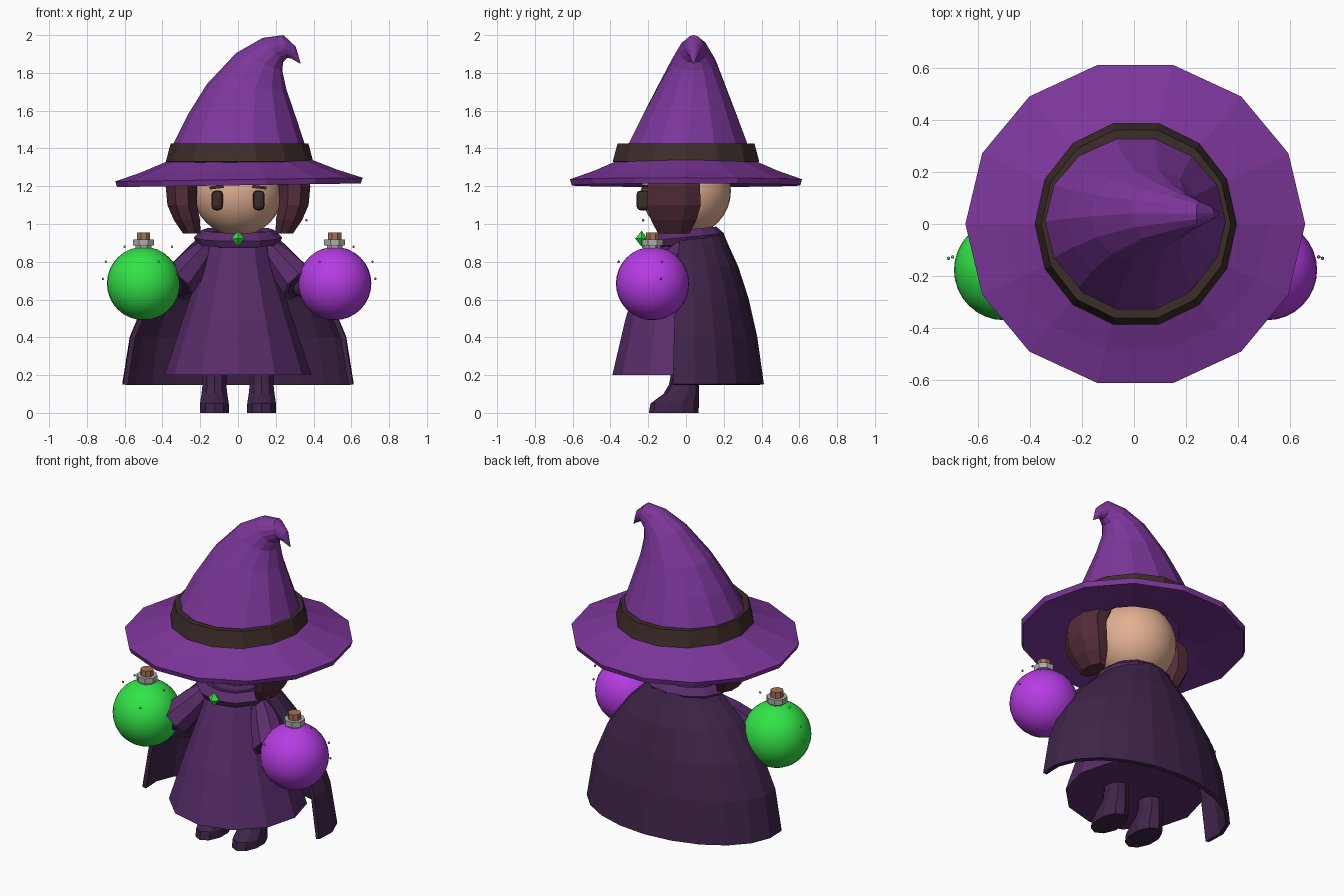
import bpy, bmesh, math
from mathutils import Vector, Matrix

cube = bpy.data.objects.get("Cube")
if cube:
    bpy.data.objects.remove(cube, do_unlink=True)


def material(name, r, g, b):
    lin = [((c / 255 + 0.055) / 1.055) ** 2.4 for c in (r, g, b)] + [1]
    m = bpy.data.materials.new(name)
    m.use_nodes = True
    m.diffuse_color = lin
    m.node_tree.nodes["Principled BSDF"].inputs["Base Color"].default_value = lin
    return m


HAT = material("hat purple", 124, 54, 154)
DRESS = material("dress plum", 90, 45, 107)
CAPE = material("cape dark plum", 63, 36, 73)
HAIR = material("hair maroon", 84, 44, 56)
DARK = material("dark brown", 60, 45, 42)
SKIN = material("skin", 226, 176, 146)
GREEN = material("potion green", 50, 228, 72)
VIOLET = material("potion violet", 182, 60, 228)
GREY = material("neck grey", 172, 172, 170)
CORK = material("cork", 168, 112, 86)


def finish(name, bm, mat, smooth=False):
    bmesh.ops.recalc_face_normals(bm, faces=bm.faces)
    me = bpy.data.meshes.new(name)
    bm.to_mesh(me)
    bm.free()
    me.materials.append(mat)
    for p in me.polygons:
        p.use_smooth = smooth
    ob = bpy.data.objects.new(name, me)
    bpy.context.collection.objects.link(ob)
    return ob


def ring(cx, cy, z, rx, ry, n=12, start=0.0, span=360.0):
    """Points on a level ellipse, or on an arc of it."""
    count = n if span == 360 else n + 1
    angles = [math.radians(start + span * i / n) for i in range(count)]
    return [Vector((cx + rx * math.cos(a), cy + ry * math.sin(a), z)) for a in angles]


def loft(name, rings, mat, caps=True, wrap=True, loop=False):
    """Skin a list of rings with quads."""
    bm = bmesh.new()
    vs = [[bm.verts.new(p) for p in r] for r in rings]
    n = len(vs[0])
    pairs = list(zip(vs, vs[1:])) + ([(vs[-1], vs[0])] if loop else [])
    for a, b in pairs:
        for i in range(n if wrap else n - 1):
            j = (i + 1) % n
            bm.faces.new((a[i], a[j], b[j], b[i]))
    if caps and not loop:
        bm.faces.new(vs[0])
        bm.faces.new(vs[-1])
    return finish(name, bm, mat)


def ball(name, loc, r, mat, seg=32):
    bm = bmesh.new()
    bmesh.ops.create_uvsphere(bm, u_segments=seg, v_segments=max(4, seg // 2),
                              radius=r, matrix=Matrix.Translation(loc))
    return finish(name, bm, mat, True)


def block(name, loc, size, mat, bevel=0.0, tilt=0.0):
    bm = bmesh.new()
    bmesh.ops.create_cube(bm, size=1, matrix=Matrix.Diagonal((*size, 1)))
    if bevel:
        bmesh.ops.bevel(bm, geom=bm.edges[:], offset=bevel, segments=2,
                        profile=0.5, affect='EDGES')
    ob = finish(name, bm, mat)
    ob.location = loc
    ob.rotation_euler.y = tilt
    return ob


# Hat brim: closed loop of rings, tipped slightly up on the left
SIDES = 14
brim = [(0.27, 1.27), (0.45, 1.235), (0.645, 1.205), (0.655, 1.235), (0.52, 1.28), (0.36, 1.345)]
rings = [ring(0.005, 0, z, r, r * 0.96, SIDES) for r, z in brim]
for r in rings:
    for p in r:
        p.z += 0.015 * p.x
loft("hat_brim", rings, HAT, loop=True)

# Hat band
band = [(0.36, 1.32), (0.39, 1.33), (0.365, 1.425), (0.33, 1.425)]
loft("hat_band", [ring(0.008, 0, z, r, r * 1.02, SIDES) for r, z in band], DARK, loop=True)

# Hat cone: left point, right point and half depth of each bent ring
cone = [(-0.37, 1.34, 0.385, 1.34, 0.36),
        (-0.345, 1.42, 0.355, 1.42, 0.325),
        (-0.265, 1.58, 0.305, 1.57, 0.255),
        (-0.165, 1.74, 0.257, 1.71, 0.185),
        (-0.01, 1.905, 0.235, 1.81, 0.12),
        (0.13, 1.985, 0.238, 1.855, 0.08),
        (0.24, 2.0, 0.26, 1.88, 0.05),
        (0.305, 1.94, 0.285, 1.875, 0.028),
        (0.332, 1.85, 0.326, 1.85, 0.004)]
rings = []
for i, (x1, z1, x2, z2, depth) in enumerate(cone):
    a, b = Vector((x1, 0, z1)), Vector((x2, 0, z2))
    mid, half = (a + b) / 2, (b - a) / 2
    mid.y = 0.04 * min(1, i / 4)
    rings.append([mid + half * math.cos(t) + Vector((0, depth * math.sin(t), 0))
                  for t in (math.tau * k / SIDES for k in range(SIDES))])
loft("hat_cone", rings, HAT)

# Head
ball("head", (0, 0, 1.175), 0.238, SKIN)

# Dress
dress = [(0.2, 0.39, 0.39), (0.5, 0.29, 0.32), (0.75, 0.205, 0.24),
         (0.88, 0.17, 0.19), (0.95, 0.14, 0.15)]
loft("dress", [ring(0, 0, z, rx, ry) for z, rx, ry in dress], DRESS)

# Collar, lower at the front
collar = [(0.17, 0.89), (0.215, 0.895), (0.235, 0.93), (0.19, 0.97), (0.15, 0.955)]
rings = [ring(0, -0.01, z, r, r * 0.9) for r, z in collar]
for r in rings:
    for p in r:
        p.z += 0.1 * p.y
loft("collar", rings, DRESS, loop=True)

# Gem brooch
bm = bmesh.new()
bmesh.ops.create_uvsphere(bm, u_segments=4, v_segments=2, radius=1,
                          matrix=Matrix.Translation((0, -0.235, 0.922))
                          @ Matrix.Diagonal((0.036, 0.034, 0.042, 1)))
finish("gem", bm, GREEN)

# Cape: open shell around the back
cape = [(0.95, 0.17, 0.185), (0.88, 0.245, 0.215), (0.77, 0.355, 0.265),
        (0.6, 0.48, 0.32), (0.4, 0.565, 0.365), (0.15, 0.605, 0.4)]
ob = loft("cape", [ring(0, 0, z, rx, ry, 12, -10, 200) for z, rx, ry in cape],
          CAPE, caps=False, wrap=False)
mod = ob.modifiers.new("thickness", 'SOLIDIFY')
mod.thickness = 0.025
mod.offset = 0

# Paired parts
for s, side in ((1, "left"), (-1, "right")):
    # Hair lock beside the face
    lock = [(1.3, 0.26, 0.1, 0.14), (1.2, 0.3, 0.09, 0.15), (1.1, 0.295, 0.085, 0.155),
            (1.02, 0.27, 0.075, 0.13), (0.95, 0.245, 0.05, 0.09)]
    loft(side + "_hair", [ring(s * x, -0.065, z, rx, ry, 8, 22.5) for z, x, rx, ry in lock], HAIR)

    # Eye and eyebrow
    block(side + "_eye", (s * 0.11, -0.225, 1.125), (0.062, 0.075, 0.105), DARK, 0.022)
    block(side + "_eyebrow", (s * 0.113, -0.212, 1.195), (0.075, 0.04, 0.016), DARK, 0, s * 0.12)

    # Sleeve flaring to the cuff, with a dark opening
    start, end = Vector((s * 0.17, -0.02, 0.87)), Vector((s * 0.33, -0.15, 0.68))
    axis = (end - start).normalized()
    turn = axis.to_track_quat('Z', 'Y')
    path = [(start, 0.055), (start.lerp(end, 0.45), 0.085), (end, 0.105)]
    loft(side + "_sleeve", [[turn @ p + c for p in ring(0, 0, 0, r, r, 8)] for c, r in path], DRESS)
    cuff = [[turn @ p + end for p in ring(0, 0, z, 0.085, 0.085, 8)] for z in (-0.02, 0.004)]
    loft(side + "_cuff_opening", cuff, CAPE)
    ball(side + "_hand", end + axis * 0.02, 0.055, CAPE, 12)

    # Leg and boot: height, depth centre, half width, half depth
    boot = [(0, -0.065, 0.08, 0.132), (0.05, -0.06, 0.08, 0.128), (0.1, -0.025, 0.072, 0.095),
            (0.15, -0.01, 0.066, 0.08), (0.2, -0.005, 0.07, 0.076), (0.3, 0, 0.065, 0.07)]
    loft(side + "_boot", [ring(s * 0.125, y, z, rx, ry, 10, 18) for z, y, rx, ry in boot], CAPE)

    # Potion flask: glass ball, neck, lip and cork
    x, y = (0.512, -0.177) if s > 0 else (-0.5, -0.177)
    potion = VIOLET if s > 0 else GREEN
    ball(side + "_flask", (x, y, 0.685), 0.194, potion)
    for part, lo, hi, r, mat in (("neck", 0.86, 0.89, 0.045, GREY),
                                 ("lip", 0.885, 0.918, 0.06, GREY),
                                 ("cork", 0.9, 0.955, 0.038, CORK)):
        loft(f"{side}_flask_{part}", [ring(x, y, z, r, r, 8, 22.5) for z in (lo, hi)], mat)

    # Floating specks around the flask
    for i, (dx, dy, z) in enumerate(((0.2, 0.05, 0.8), (0.1, 0.02, 0.88), (-0.08, -0.18, 0.8),
                                     (-0.15, -0.05, 1.02 if s > 0 else 0.88),
                                     (0.215, 0.045, 0.71))):
        ball(f"{side}_speck_{i}", (x + s * dx, y + dy, z), 0.007, potion, 6)
